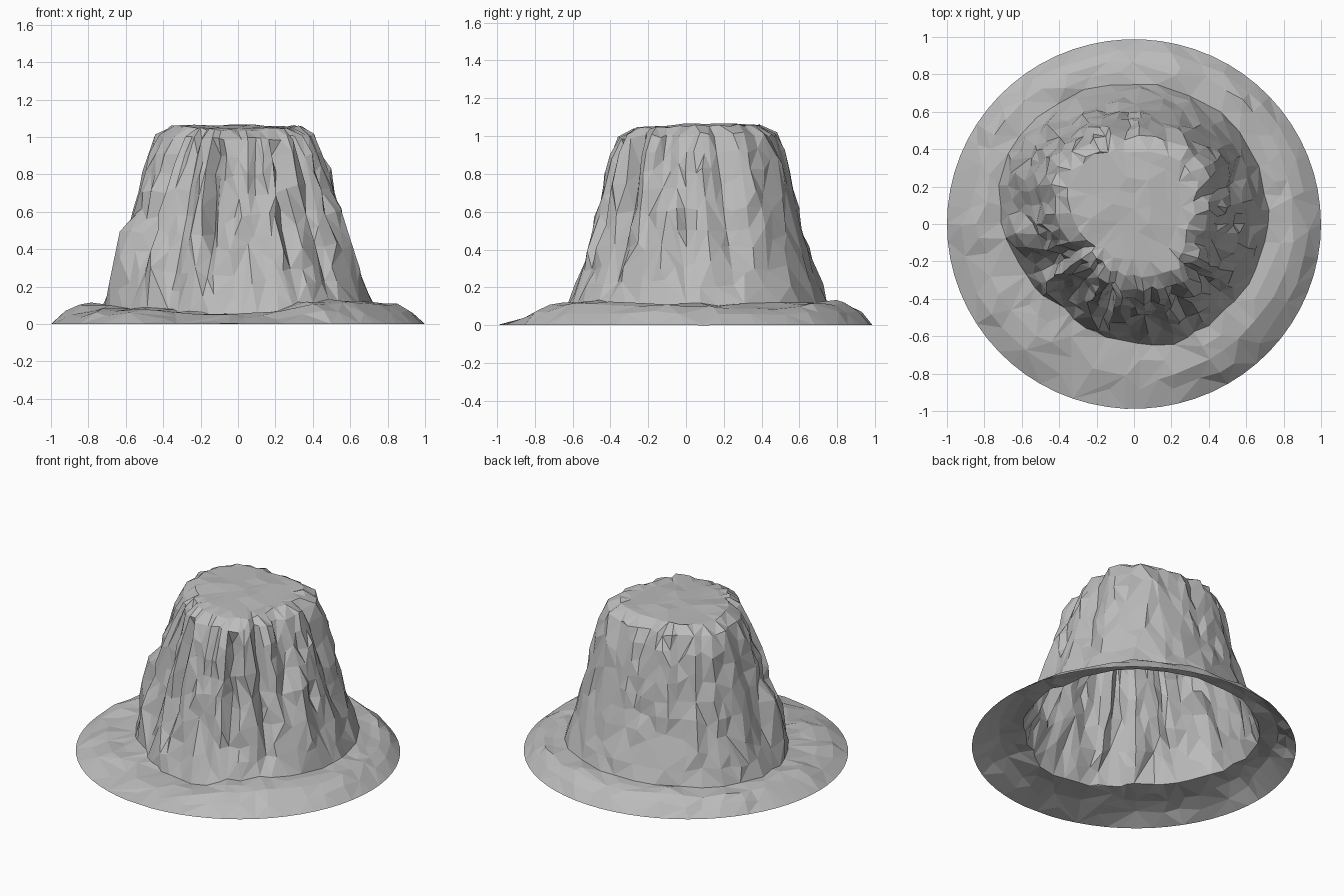
import bpy, bmesh, math, random
from mathutils import Vector, noise

random.seed(7)
old = bpy.data.objects.get("Cube")
if old:
    bpy.data.objects.remove(old, do_unlink=True)

SEGMENTS = 66


def lerp_table(table, x):
    """Linear lookup in (x, value) pairs."""
    for (x0, v0), (x1, v1) in zip(table, table[1:]):
        if x <= x1:
            return v0 + (v1 - v0) * max(0, x - x0) / (x1 - x0)
    return table[-1][1]


def gap(a, b):
    """Smallest angle between two headings in degrees."""
    return abs((a - b + 180) % 360 - 180)


# Outlines by heading: foot of the cliff, rim of the summit, foot height
FOOT = [(0, .71), (30, .74), (45, .76), (90, .75), (135, .77), (150, .77), (180, .71),
        (200, .65), (225, .6), (250, .61), (270, .64), (290, .67), (315, .67), (340, .7), (360, .71)]
RIM = [(0, .3), (45, .43), (90, .38), (135, .46), (180, .32), (205, .27), (225, .29),
       (270, .27), (315, .34), (340, .3), (360, .3)]
FOOT_Z = [(0, .11), (90, .12), (180, .1), (225, .08), (265, .05), (285, .06), (300, .11), (315, .13), (360, .11)]
# Cliff profile: share of height -> share of the way out from rim to foot
CLIFF = [(0, 1), (.15, .86), (.3, .73), (.51, .58), (.72, .45), (.87, .33), (.95, .23), (1, 0)]
LEVELS = [0, .1, .2, .31, .42, .53, .64, .75, .85, .95, 1]

# Vertical crevices: heading, half width, depth, lowest and highest share
CREVICES = [(251, 7, .07, .2, .9), (275, 6, .05, .1, .45), (347, 8, .07, .58, 1), (22, 7, .04, 0, 1),
            (228, 7, .06, 0, 1), (205, 8, .06, .3, 1), (300, 6, .05, 0, .9), (322, 7, .06, .1, 1)]
for i in range(12):
    heading = 170 + i * 17 + random.uniform(-6, 6)
    low = random.choice([0, .1, .4])
    CREVICES.append((heading, random.uniform(6, 9), random.uniform(.015, .04), low, 1))
for i in range(6):
    CREVICES.append((25 + i * 23 + random.uniform(-6, 6), random.uniform(6, 10), random.uniform(.01, .03), 0, 1))
# Broken ledges standing out of the cliff: heading, half width, reach, top share
LEDGES = [(187, 10, .07, .44), (350, 9, .03, .56), (246, 6, .025, .86), (215, 7, .03, .7)]


def polar(deg, r, z):
    a = math.radians(deg)
    return Vector((r * math.cos(a), r * math.sin(a), z))


def cliff_point(deg, share):
    foot, rim = lerp_table(FOOT, deg), lerp_table(RIM, deg)
    r = rim + (foot - rim) * lerp_table(CLIFF, share)
    for heading, width, depth, low, high in CREVICES:
        if low <= share <= high:
            fade = min(1, .3 + share * 2) * (.4 if share == 1 else 1)
            r -= depth * max(0, 1 - gap(deg, heading) / width) * fade
    for heading, width, reach, top in LEDGES:
        if share <= top:
            r += reach * min(1, 2 * max(0, 1 - gap(deg, heading) / width)) * min(1, share * 4)
    r += .015 * noise.noise(polar(deg, 5, share * 4))
    base = lerp_table(FOOT_Z, deg)
    # The front lip of the summit stands a little lower
    lip = 1.057 - .02 * max(0, -math.sin(math.radians(deg)))
    return polar(deg, r, base + (lip - base) * share)


def skirt_point(deg, t):
    """Sloping rubble apron, t = 0 at the outer edge and 1 at the cliff foot."""
    inner = lerp_table(FOOT, deg)
    z = lerp_table([(0, 0), (.25, .55), (.55, .95), (1, 1)], t) * lerp_table(FOOT_Z, deg)
    p = polar(deg, 1 + (inner - 1) * t, z)
    if t > 0:
        p.z = max(.02, p.z + .035 * noise.noise(p * 4) * (1 - t * .5))
        p = jitter(p, .007)
    p.y *= 1 - .012 * (1 - t)
    return p


def summit_point(deg, t):
    """Nearly flat top, t = 0 at the rim and 1 in the middle."""
    rim = cliff_point(deg, 1)
    p = rim.lerp(Vector((0, .08, 1.06)), t)
    bump = .016 * noise.noise(Vector((p.x * 6, p.y * 6, 0)))
    p.z = min(1.068, 1.06 + (rim.z - 1.06) * (1 - t) ** 2 + bump)
    return p


def jitter(p, amount):
    return p + Vector([random.uniform(-amount, amount) for _ in range(3)])


bm = bmesh.new()
headings = [i * 360 / SEGMENTS for i in range(SEGMENTS)]
rings = [[skirt_point(d, t) for d in headings] for t in (0, .25, .5, .75)]
rings += [[jitter(cliff_point(d, s), .012 if 0 < s < 1 else .007) for d in headings] for s in LEVELS]
rings += [[summit_point(d, t) for d in headings] for t in (.2, .45, .72)]
loops = [[bm.verts.new(p) for p in ring] for ring in rings]
for lower, upper in zip(loops, loops[1:]):
    for i in range(SEGMENTS):
        j = (i + 1) % SEGMENTS
        bm.faces.new((lower[i], lower[j], upper[j], upper[i]))
centre = bm.verts.new((0, .08, 1.062))
for i in range(SEGMENTS):
    bm.faces.new((loops[-1][i], loops[-1][(i + 1) % SEGMENTS], centre))
bmesh.ops.triangulate(bm, faces=bm.faces[:])

mesh = bpy.data.meshes.new("rock_butte")
bm.to_mesh(mesh)
bm.free()
butte = bpy.data.objects.new("rock_butte", mesh)
bpy.context.collection.objects.link(butte)

# Uneven broken facets
facets = butte.modifiers.new("facets", 'DECIMATE')
facets.ratio = .55

stone = bpy.data.materials.new("grey_stone")
stone.use_nodes = True
colour = (.5, .5, .5, 1)
stone.diffuse_color = colour
stone.node_tree.nodes["Principled BSDF"].inputs["Base Color"].default_value = colour
mesh.materials.append(stone)
